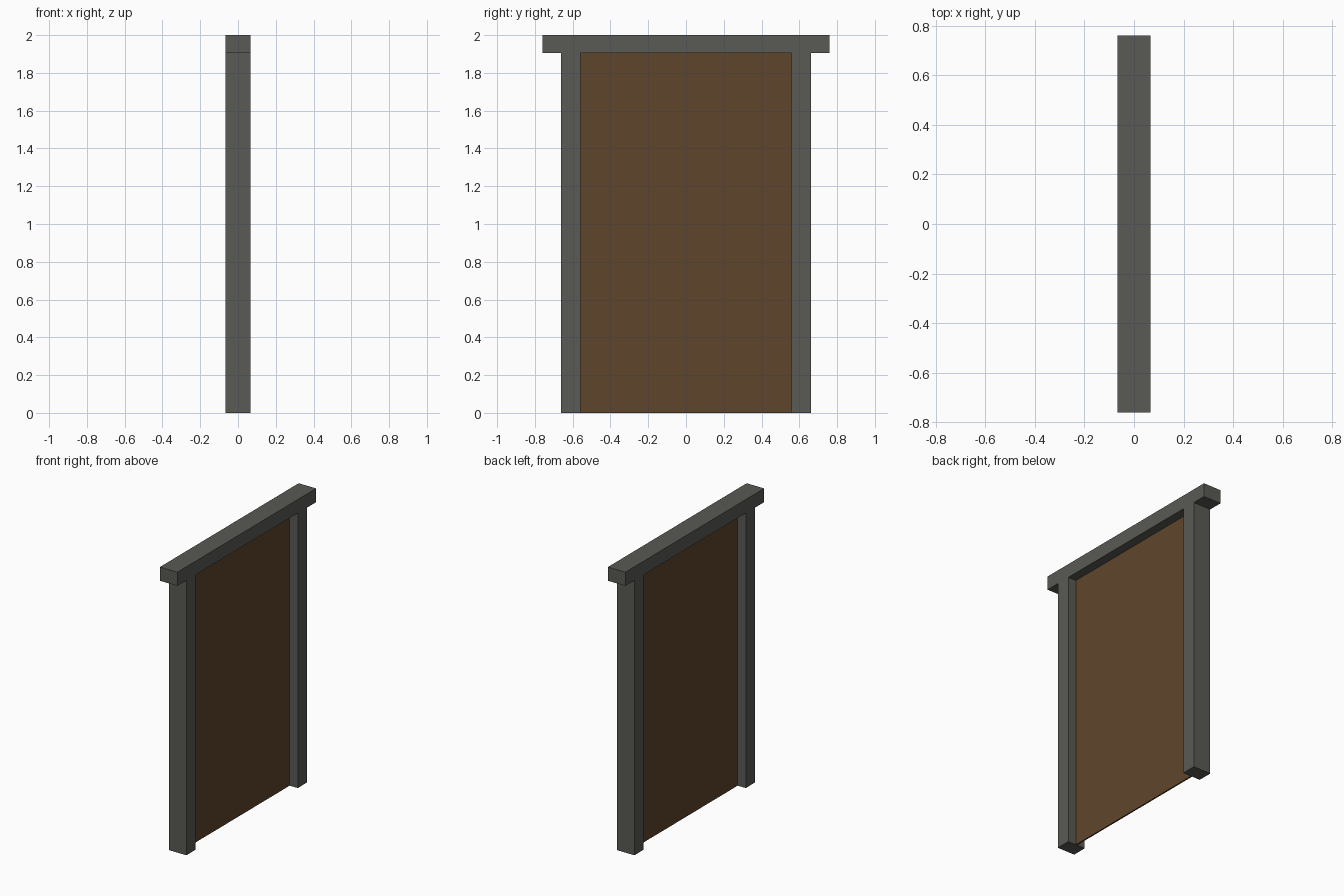
import bpy

if "Cube" in bpy.data.objects:
    bpy.data.objects.remove(bpy.data.objects["Cube"])


def material(name, rgb):
    m = bpy.data.materials.new(name)
    m.diffuse_color = (*rgb, 1)
    m.use_nodes = True
    m.node_tree.nodes["Principled BSDF"].inputs["Base Color"].default_value = m.diffuse_color
    return m


def box(name, lo, hi, mat):
    bpy.ops.mesh.primitive_cube_add(size=1, location=[(a + b) / 2 for a, b in zip(lo, hi)])
    ob = bpy.context.object
    ob.name = name
    ob.scale = [b - a for a, b in zip(lo, hi)]
    bpy.ops.object.transform_apply(location=False, rotation=False, scale=True)
    ob.data.materials.append(mat)
    return ob


frame = material("dark grey frame", (0.1, 0.1, 0.089))
wood = material("brown wood", (0.114, 0.06, 0.025))

D = 0.067       # half depth of the frame
TOP = 1.905     # underside of the lintel

# Side posts
for side, y in (("left", -0.61), ("right", 0.61)):
    box(side + "_post", (-D, y - 0.051, 0), (D, y + 0.051, TOP), frame)

# Overhanging lintel
box("lintel", (-D, -0.76, TOP), (D, 0.76, 2), frame)

# Thin door panel in the middle of the frame
box("door_panel", (-0.005, -0.559, 0), (0.005, 0.559, TOP), wood)
